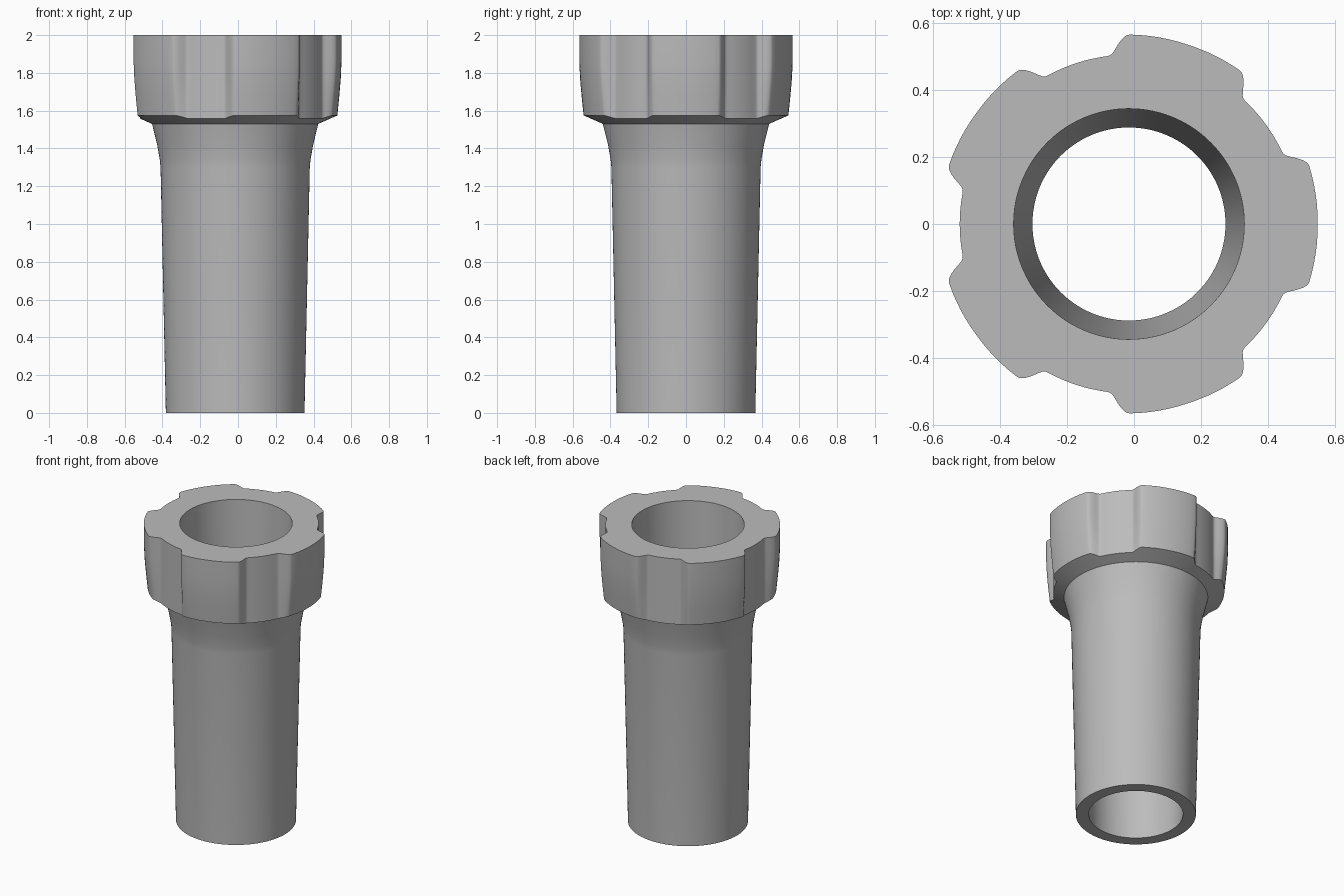
import bpy, bmesh, math

if "Cube" in bpy.data.objects:
    bpy.data.objects.remove(bpy.data.objects["Cube"])

CENTRE_X = -0.015
LOBES = 5
GROOVE_R = 0.505

# Half of one collar lobe: (degrees from lobe centre, radius), ending mid-groove
half = [(a, 0.563 + 0.002 * a / 18) for a in (0, 3, 6, 9, 12, 15)]
half += [(17.8, 0.565), (18.6, 0.5635), (19.3, 0.5595), (20.2, 0.552), (21.5, 0.537),
         (22.7, 0.521), (23.6, 0.511), (24.4, 0.5065), (25.4, GROOVE_R),
         (28, GROOVE_R), (30.7, GROOVE_R), (33.3, GROOVE_R), (36, GROOVE_R)]
lobe = [(-a, r) for a, r in reversed(half[1:-1])] + half
outline = [(math.radians(a + 72 * i), r) for i in range(LOBES) for a, r in lobe]

grey = bpy.data.materials.new("plain grey")
grey.diffuse_color = (0.5, 0.5, 0.5, 1)
grey.use_nodes = True
grey.node_tree.nodes["Principled BSDF"].inputs["Base Color"].default_value = grey.diffuse_color


def round_ring(radius, z):
    return [(CENTRE_X + radius * math.cos(a), radius * math.sin(a), z) for a, _ in outline]


def lobed_ring(height, z=None):
    """Lobes stand out fully at height 1; with no z the ring follows the underside cone."""
    ring = []
    for a, r in outline:
        r = GROOVE_R + (r - GROOVE_R) * height
        level = 1.53 + (r - 0.44) * 0.44 if z is None else z
        ring.append((CENTRE_X + r * math.cos(a), r * math.sin(a), level))
    return ring


rings = [
    # tapered shank and flared neck
    round_ring(0.367, 0), round_ring(0.395, 1.30), round_ring(0.399, 1.34),
    round_ring(0.413, 1.42), round_ring(0.440, 1.53),
    # lobed collar, sloping underside to flat top
    lobed_ring(0.62), lobed_ring(0.80, 1.68), lobed_ring(0.93, 1.77),
    lobed_ring(1.0, 1.86), lobed_ring(1.0, 2.0),
    # tapered bore
    round_ring(0.344, 2.0), round_ring(0.288, 0),
]

bm = bmesh.new()
loops = [[bm.verts.new(p) for p in ring] for ring in rings]
n = len(outline)
for low, high in zip(loops, loops[1:] + loops[:1]):
    for i in range(n):
        j = (i + 1) % n
        bm.faces.new((low[i], low[j], high[j], high[i]))
bmesh.ops.recalc_face_normals(bm, faces=bm.faces[:])

mesh = bpy.data.meshes.new("lobed_sleeve")
bm.to_mesh(mesh)
bm.free()
mesh.materials.append(grey)
sleeve = bpy.data.objects.new("lobed_sleeve", mesh)
bpy.context.collection.objects.link(sleeve)
bpy.context.view_layer.objects.active = sleeve
sleeve.select_set(True)
bpy.ops.object.shade_smooth_by_angle(angle=math.radians(25))
